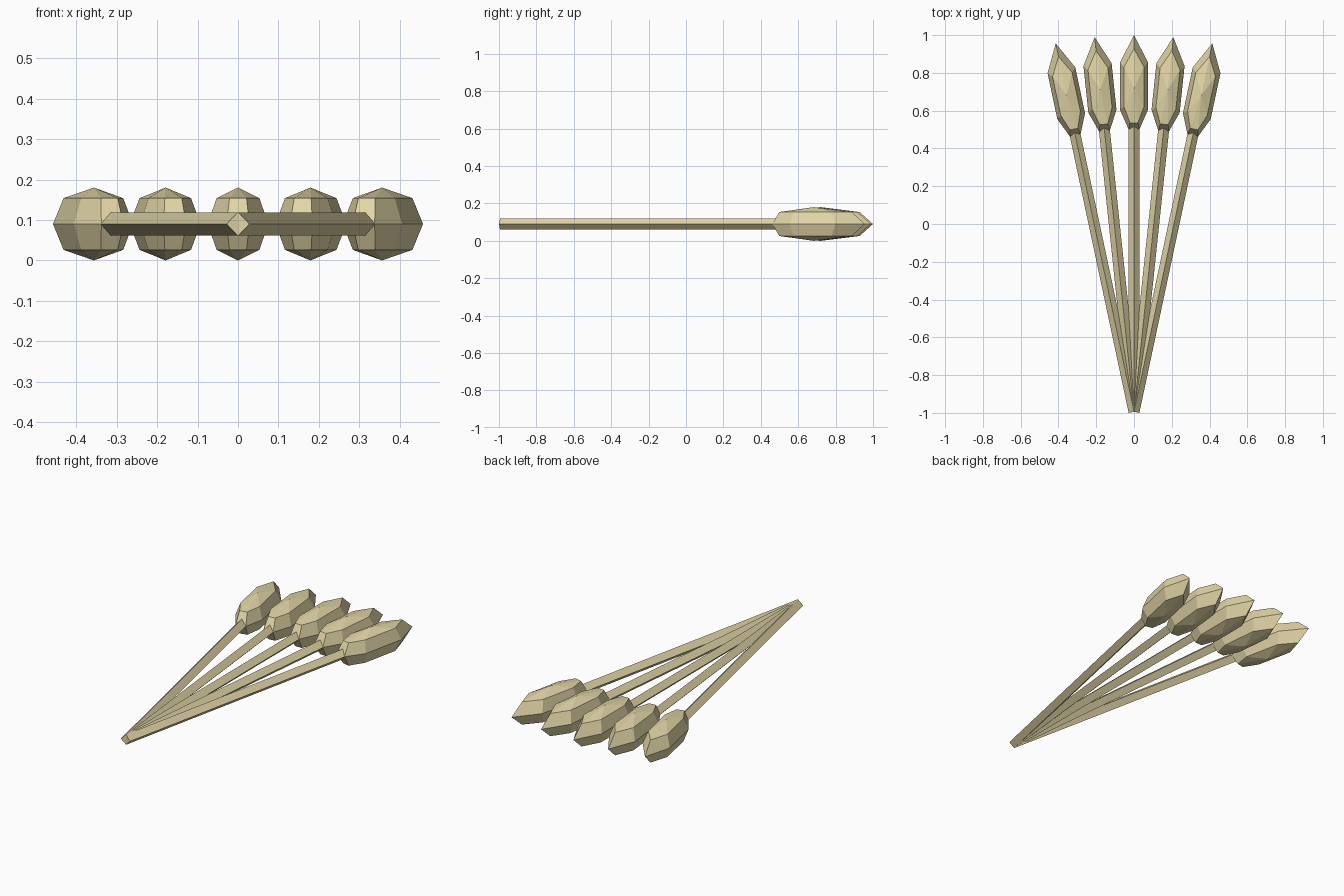
import bpy, bmesh
from math import radians
from mathutils import Matrix

if "Cube" in bpy.data.objects:
    bpy.data.objects.remove(bpy.data.objects["Cube"])

PIVOT_Y = -0.994
MID_Z = 0.09

mat = bpy.data.materials.new("straw_gold")
mat.diffuse_color = (0.75, 0.66, 0.38, 1)
mat.use_nodes = True
mat.node_tree.nodes["Principled BSDF"].inputs["Base Color"].default_value = mat.diffuse_color


def add_object(name, bm, angle):
    bmesh.ops.recalc_face_normals(bm, faces=bm.faces)
    me = bpy.data.meshes.new(name)
    bm.to_mesh(me)
    bm.free()
    me.materials.append(mat)
    ob = bpy.data.objects.new(name, me)
    bpy.context.collection.objects.link(ob)
    ob.matrix_world = Matrix.Translation((0, PIVOT_Y, MID_Z)) @ Matrix.Rotation(angle, 4, 'Z')


def outline(tip, side_w, side_hi, side_lo, end_w, end):
    """Plan outline of a pointed head with a blunt base."""
    return [(0, tip), (side_w, side_hi), (side_w, side_lo), (end_w, end),
            (-end_w, end), (-side_w, side_lo), (-side_w, side_hi)]


def make_stem(name, angle):
    # square rod standing on its edge
    bm = bmesh.new()
    r = 0.029
    section = [(r, 0), (0, r), (-r, 0), (0, -r)]
    near = [bm.verts.new((x, 0, z)) for x, z in section]
    far = [bm.verts.new((x, 1.52, z)) for x, z in section]
    for i in range(4):
        j = (i + 1) % 4
        bm.faces.new((near[i], near[j], far[j], far[i]))
    bm.faces.new(near)
    bm.faces.new(far)
    add_object(name, bm, angle)


def make_head(name, angle):
    # faceted bud: wide waist, inset ring and a shallow peak above and below
    bm = bmesh.new()
    waist = [bm.verts.new((x, y, 0)) for x, y in
             outline(1.994, 0.075, 1.848, 1.60, 0.028, 1.494)]
    for s in (1, -1):
        ring = [bm.verts.new((x, y, s * 0.064)) for x, y in
                outline(1.922, 0.053, 1.825, 1.615, 0.021, 1.53)]
        peak = bm.verts.new((0, 1.714, s * 0.09))
        for i in range(7):
            j = (i + 1) % 7
            bm.faces.new((waist[i], waist[j], ring[j], ring[i]))
            bm.faces.new((ring[i], ring[j], peak))
    add_object(name, bm, angle)


# fan of five stalks sharing one pivot
for k in range(-2, 3):
    a = radians(-6 * k)
    make_stem(f"stem_{k + 3}", a)
    make_head(f"bud_{k + 3}", a)
